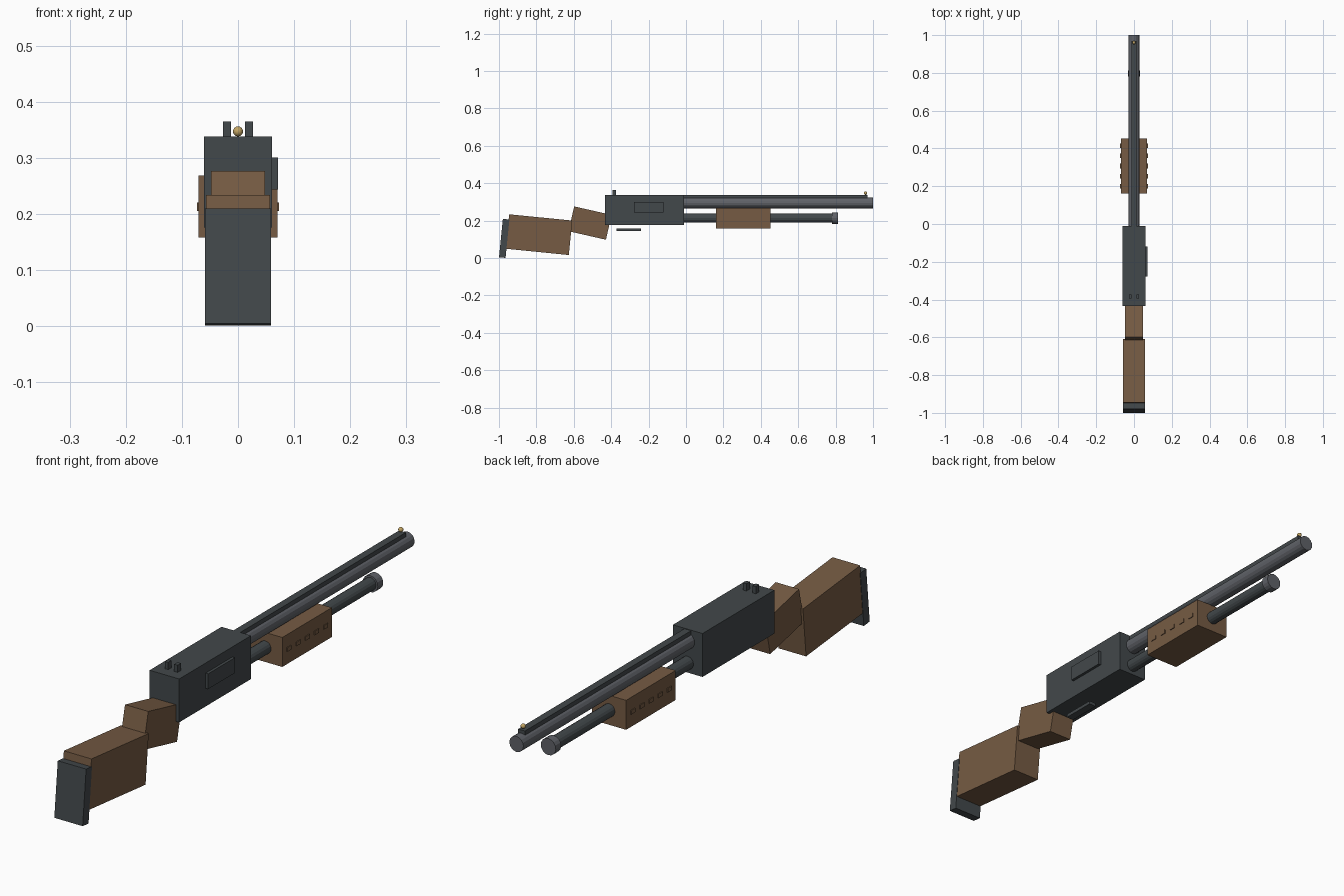
import bpy
from math import radians

if "Cube" in bpy.data.objects:
    bpy.data.objects.remove(bpy.data.objects["Cube"])


def material(name, r, g, b):
    m = bpy.data.materials.new(name)
    m.use_nodes = True
    m.diffuse_color = (r, g, b, 1)
    m.node_tree.nodes["Principled BSDF"].inputs["Base Color"].default_value = (r, g, b, 1)
    return m


DARK = material("dark steel", 0.055, 0.065, 0.07)
STEEL = material("barrel steel", 0.115, 0.122, 0.138)
WOOD = material("walnut wood", 0.18, 0.105, 0.057)
BRASS = material("brass", 0.55, 0.38, 0.13)


def finish(name, mat):
    ob = bpy.context.object
    ob.name = name
    ob.data.materials.append(mat)
    return ob


def box(name, mat, centre, size, tilt=0):
    """Box of the given size, tilted about the x axis in degrees."""
    bpy.ops.mesh.primitive_cube_add(size=1, location=centre, rotation=(radians(tilt), 0, 0))
    ob = finish(name, mat)
    ob.scale = size
    return ob


def tube(name, mat, z, radius, y0, y1):
    """Closed round bar running along y."""
    bpy.ops.mesh.primitive_cylinder_add(vertices=16, radius=radius, depth=y1 - y0,
                                        location=(0, (y0 + y1) / 2, z),
                                        rotation=(radians(90), 0, 0))
    return finish(name, mat)


# Receiver with ejection port plate and guard bar below
box("receiver", DARK, (0, -0.222, 0.257), (0.122, 0.424, 0.162))
box("ejection_port", DARK, (0.064, -0.199, 0.272), (0.015, 0.158, 0.057))
box("trigger_guard", DARK, (0, -0.306, 0.152), (0.03, 0.132, 0.013))

# Barrel, rib, magazine
tube("barrel", STEEL, 0.295, 0.029, -0.03, 1.0)
box("barrel_rib", DARK, (0, 0.475, 0.328), (0.028, 0.99, 0.016))
tube("magazine_tube", DARK, 0.213, 0.024, -0.03, 0.79)
tube("magazine_cap", STEEL, 0.213, 0.031, 0.78, 0.812)

# Sights
bpy.ops.mesh.primitive_uv_sphere_add(segments=12, ring_count=8, radius=0.009,
                                     location=(0, 0.96, 0.347))
finish("bead_sight", BRASS)
bpy.ops.object.shade_smooth()
for side, label in ((-1, "right"), (1, "left")):
    box("rear_sight_" + label, DARK, (side * 0.0195, -0.384, 0.35), (0.014, 0.02, 0.03))

# Sliding forend with grip nubs on both sides
box("forend", WOOD, (0, 0.307, 0.213), (0.14, 0.292, 0.11))
for side, label in ((-1, "right"), (1, "left")):
    for i in range(5):
        box(f"grip_nub_{label}_{i + 1}", WOOD,
            (side * 0.068, 0.307 + (i - 2) * 0.054, 0.213), (0.01, 0.024, 0.015))

# Stock, tilted down towards the front end
box("stock_wrist", WOOD, (0, -0.513, 0.187), (0.096, 0.205, 0.136), -12.8)
box("stock", WOOD, (0, -0.786, 0.125), (0.114, 0.339, 0.185), -5.7)
box("butt_pad", DARK, (0, -0.972, 0.105), (0.117, 0.035, 0.206), -5.7)
